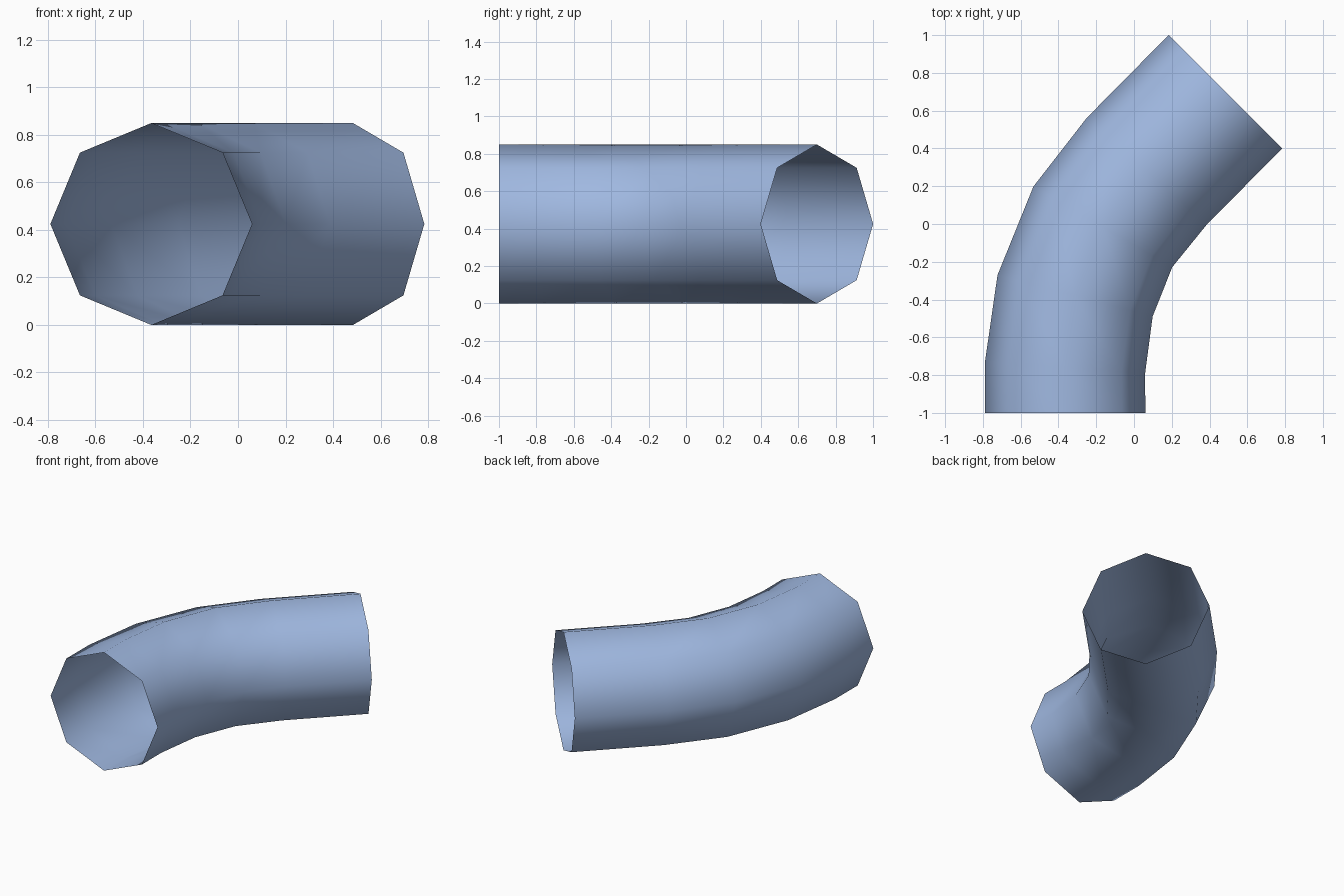
import bpy, bmesh, math
from mathutils import Vector

cube = bpy.data.objects.get("Cube")
if cube:
    bpy.data.objects.remove(cube)

RADIUS, SIDES = 0.425, 8

# Pipe colour
blue = bpy.data.materials.new("light_blue")
blue.use_nodes = True
colour = (0.35, 0.48, 0.75, 1)
blue.diffuse_color = colour
blue.node_tree.nodes["Principled BSDF"].inputs["Base Color"].default_value = colour

# Centre line of the bend, from the front opening to the back opening
path = [Vector((x, y, RADIUS)) for x, y in (
    (-0.365, -1), (-0.365, -0.76), (-0.312, -0.38),
    (-0.165, -0.015), (0.068, 0.28), (0.484, 0.70))]
directions = [(b - a).normalized() for a, b in zip(path, path[1:])]
tangents = [directions[0]]
tangents += [(a + b).normalized() for a, b in zip(directions, directions[1:])]
tangents.append(Vector((1, 1, 0)).normalized())

# Octagonal rings set square to the path, bridged into an open tube
bm = bmesh.new()
up = Vector((0, 0, 1))
rings = []
for centre, tangent in zip(path, tangents):
    side = tangent.cross(up)
    ring = []
    for i in range(SIDES):
        a = math.tau * i / SIDES
        ring.append(bm.verts.new(centre + RADIUS * (side * math.cos(a) + up * math.sin(a))))
    rings.append(ring)
for lower, upper in zip(rings, rings[1:]):
    for i in range(SIDES):
        j = (i + 1) % SIDES
        face = bm.faces.new((lower[i], upper[i], upper[j], lower[j]))
        face.smooth = True

# Outward normals on the single-walled tube
bm.normal_update()
first = bm.faces[:][0]
if first.normal.dot(first.calc_center_median() - (path[0] + path[1]) / 2) < 0:
    bmesh.ops.reverse_faces(bm, faces=bm.faces[:])

mesh = bpy.data.meshes.new("pipe_bend")
bm.to_mesh(mesh)
bm.free()
mesh.materials.append(blue)
pipe = bpy.data.objects.new("pipe_bend", mesh)
bpy.context.collection.objects.link(pipe)
